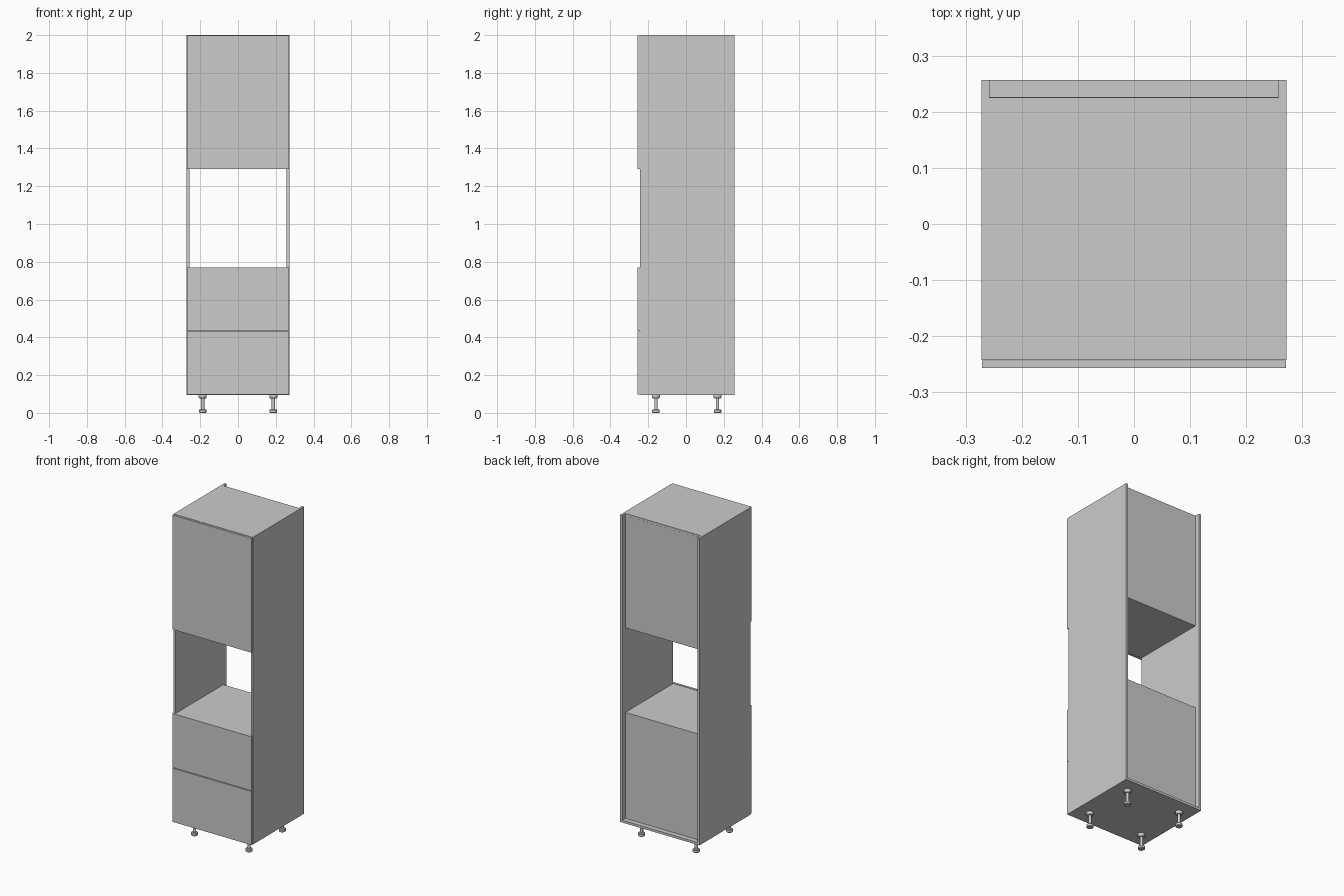
import bpy, bmesh
from math import radians
from mathutils import Matrix, Vector

if "Cube" in bpy.data.objects:
    bpy.data.objects.remove(bpy.data.objects["Cube"])

W, T = 0.272, 0.0145            # half width, board thickness
IN = W - T                      # inner half width
FRONT, BACK = -0.2425, 0.2565   # carcass depth
Z0, Z1 = 0.096, 2.0             # carcass height


def finish(name, bm):
    me = bpy.data.meshes.new(name)
    bm.to_mesh(me)
    bm.free()
    ob = bpy.data.objects.new(name, me)
    bpy.context.collection.objects.link(ob)
    return ob


def board(name, x, y, z):
    """Box spanning the given (min, max) ranges."""
    lo, hi = Vector((x[0], y[0], z[0])), Vector((x[1], y[1], z[1]))
    bm = bmesh.new()
    bmesh.ops.create_cube(bm, size=1, matrix=Matrix.Translation((lo + hi) / 2)
                          @ Matrix.Diagonal((*(hi - lo), 1)))
    return finish(name, bm)


def lathe(name, profile, x, y, steps=24):
    """Spin a (radius, height) profile about a vertical axis."""
    bm = bmesh.new()
    vs = [bm.verts.new((r, 0, z)) for r, z in profile]
    es = [bm.edges.new(p) for p in zip(vs, vs[1:])]
    bmesh.ops.spin(bm, geom=vs + es, axis=(0, 0, 1), cent=(0, 0, 0),
                   angle=radians(360), steps=steps)
    bmesh.ops.remove_doubles(bm, verts=bm.verts, dist=1e-5)
    bmesh.ops.recalc_face_normals(bm, faces=bm.faces)
    ob = finish(name, bm)
    ob.location = (x, y, 0)
    bpy.ops.object.select_all(action='DESELECT')
    ob.select_set(True)
    bpy.context.view_layer.objects.active = ob
    bpy.ops.object.shade_smooth_by_angle(angle=radians(30))
    return ob


# Carcass sides
board("left_side", (-W, -IN), (FRONT, BACK), (Z0, Z1))
board("right_side", (IN, W), (FRONT, BACK), (Z0, Z1))

# Horizontal boards: the bottom runs to the rear edge, the others stop at the back panel
for name, z, rear in (("bottom_board", Z0, BACK),
                      ("oven_shelf", 0.7525, 0.2255),
                      ("upper_shelf", 1.292, 0.2255),
                      ("top_board", Z1 - T, 0.2255)):
    board(name, (-IN, IN), (FRONT, rear), (z, z + T))

# Thin back panels let into the sides, open behind the oven niche
for name, z in (("lower_back_panel", (Z0 + T, 0.7665)),
                ("upper_back_panel", (1.292, Z1 - T))):
    board(name, (-IN - 0.006, IN + 0.006), (0.222, 0.226), z)

# Door and drawer fronts
for name, z in (("lower_drawer_front", (0.0975, 0.430)),
                ("upper_drawer_front", (0.4345, 0.769)),
                ("door_front", (1.290, 1.9985))):
    board(name, (-0.2705, 0.2705), (-0.2565, FRONT - 0.001), z)

# Adjustable legs
LEG = [(0, 0), (0.017, 0), (0.020, 0.003), (0.020, 0.016), (0.017, 0.019),
       (0.009, 0.019), (0.009, 0.077), (0.017, 0.077), (0.021, 0.083),
       (0.021, Z0), (0, Z0)]
for sx, side in ((-1, "left"), (1, "right")):
    for y, end in ((-0.159, "front"), (0.167, "back")):
        lathe(f"{end}_{side}_leg", LEG, sx * 0.187, y)
